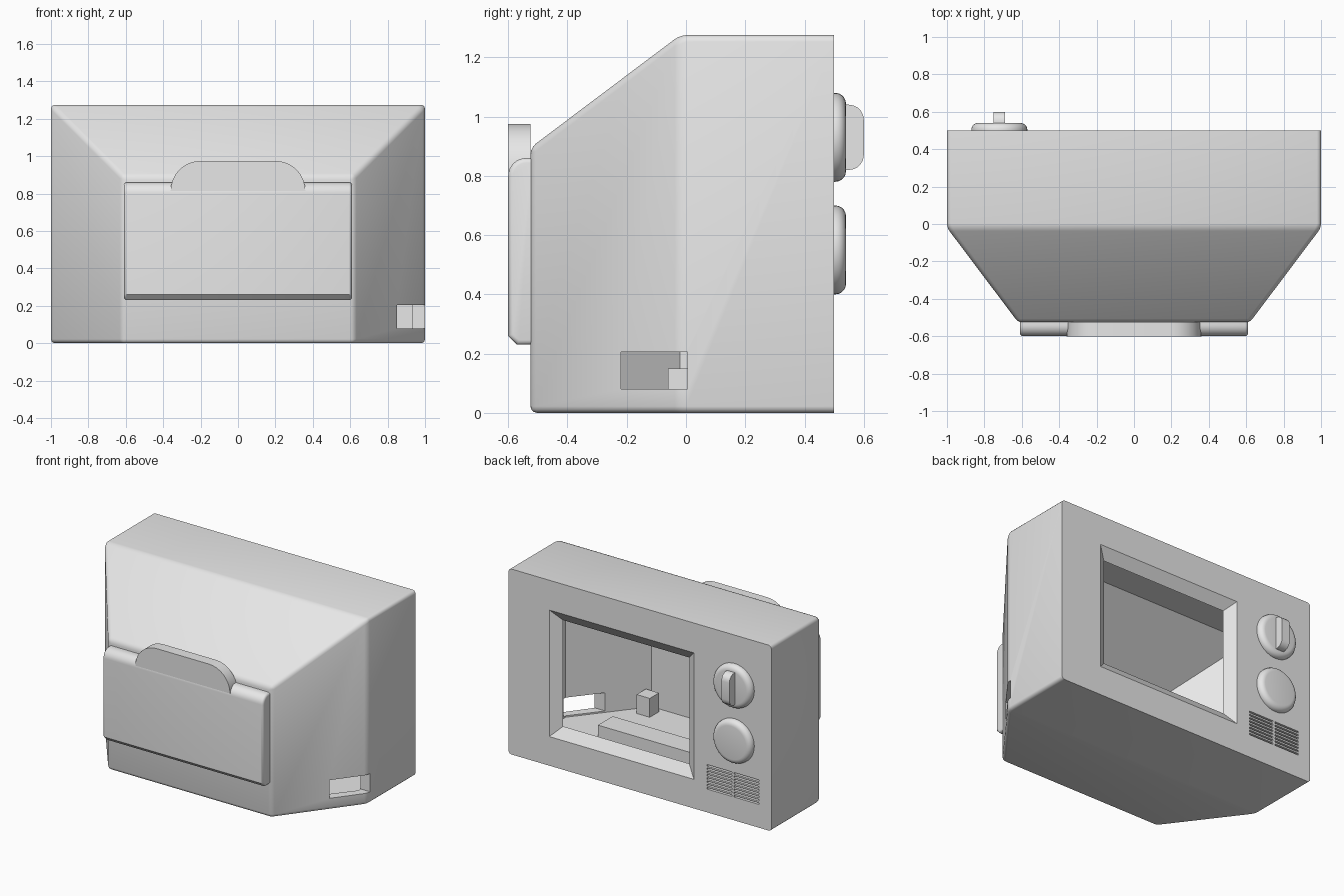
import bpy, bmesh, math
from mathutils import Matrix, Vector

cube = bpy.data.objects.get("Cube")
if cube:
    bpy.data.objects.remove(cube, do_unlink=True)

grey = bpy.data.materials.new("light_grey")
grey.use_nodes = True
COLOR = (0.8, 0.8, 0.8, 1)
grey.diffuse_color = COLOR
for node in grey.node_tree.nodes:
    if node.type == 'BSDF_PRINCIPLED':
        node.inputs["Base Color"].default_value = COLOR


def finish(bm, name):
    bmesh.ops.recalc_face_normals(bm, faces=bm.faces)
    mesh = bpy.data.meshes.new(name)
    bm.to_mesh(mesh)
    bm.free()
    mesh.materials.append(grey)
    obj = bpy.data.objects.new(name, mesh)
    bpy.context.collection.objects.link(obj)
    return obj


def activate(obj):
    bpy.ops.object.select_all(action='DESELECT')
    obj.select_set(True)
    bpy.context.view_layer.objects.active = obj


def smooth(obj):
    activate(obj)
    bpy.ops.object.shade_smooth_by_angle(angle=math.radians(32))


def bevel(bm, edges, offset, segments=3):
    bmesh.ops.bevel(bm, geom=edges, offset=offset, segments=segments,
                    profile=0.5, affect='EDGES', clamp_overlap=True)


def loft(rings):
    """Closed solid through rectangles given as (y, x0, x1, z0, z1)."""
    bm = bmesh.new()
    loops = [[bm.verts.new(p) for p in ((x0, y, z0), (x1, y, z0), (x1, y, z1), (x0, y, z1))]
             for y, x0, x1, z0, z1 in rings]
    for a, b in zip(loops, loops[1:]):
        for i in range(4):
            j = (i + 1) % 4
            bm.faces.new((a[i], a[j], b[j], b[i]))
    bm.faces.new(loops[0])
    bm.faces.new(loops[-1][::-1])
    bmesh.ops.recalc_face_normals(bm, faces=bm.faces)
    return bm


def add_box(bm, x0, x1, y0, y1, z0, z1):
    size = Matrix.Diagonal((x1 - x0, y1 - y0, z1 - z0, 1))
    place = Matrix.Translation(((x0 + x1) / 2, (y0 + y1) / 2, (z0 + z1) / 2))
    return bmesh.ops.create_cube(bm, size=1, matrix=place @ size)["verts"]


def prism(points, direction):
    """Extrude a planar outline."""
    bm = bmesh.new()
    face = bm.faces.new([bm.verts.new(p) for p in points])
    out = bmesh.ops.extrude_face_region(bm, geom=[face])["geom"]
    verts = [v for v in out if isinstance(v, bmesh.types.BMVert)]
    bmesh.ops.translate(bm, verts=verts, vec=Vector(direction))
    bmesh.ops.recalc_face_normals(bm, faces=bm.faces)
    return bm


def cut(obj, bm):
    cutter = finish(bm, "cutter")
    cutter.hide_render = True
    mod = obj.modifiers.new("cut", 'BOOLEAN')
    mod.operation = 'DIFFERENCE'
    mod.solver = 'EXACT'
    mod.object = cutter
    activate(obj)
    bpy.ops.object.modifier_apply(modifier=mod.name)
    bpy.data.objects.remove(cutter, do_unlink=True)


def arc(cx, cy, r, a0, a1, n=8):
    return [(cx + r * math.cos(math.radians(a0 + (a1 - a0) * i / n)),
             cy + r * math.sin(math.radians(a0 + (a1 - a0) * i / n))) for i in range(n + 1)]


# Housing: box with a tapered end, softened everywhere but the flat screen panel
bm = loft([(0.5, -1, 1, 0, 1.275), (-0.02, -1, 1, 0, 1.275), (-0.525, -0.62, 0.62, 0, 0.895)])
bevel(bm, [e for e in bm.edges if not all(v.co.y > 0.49 for v in e.verts)], 0.022)
housing = finish(bm, "housing")

# Hollow interior
cut(housing, loft([(0.45, -0.93, 0.93, 0.07, 1.205), (-0.02, -0.93, 0.93, 0.07, 1.205),
                   (-0.455, -0.58, 0.58, 0.07, 0.86)]))


# Screen opening with a sloping surround
def opening(y):
    s = (0.5 - y) * 1.4
    return (y, -0.41 + s, 0.69 - s, 0.2 + s, 1.07 - s)


cut(housing, loft([opening(0.51), opening(0.44)]))

# Side socket hole
bm = bmesh.new()
add_box(bm, 0.7, 1.1, -0.22, 0.005, 0.08, 0.205)
cut(housing, bm)

# Two banks of speaker slots
bm = bmesh.new()
for left in (-0.905, -0.7):
    for row in range(8):
        z = 0.16 + row * 0.0225
        add_box(bm, left, left + 0.19, 0.47, 0.52, z, z + 0.011)
cut(housing, bm)
smooth(housing)

# Rear cover with rounded top and chamfered foot
profile = [(-0.52, 0.23), (-0.57, 0.23), (-0.6, 0.26)]
profile += arc(-0.54, 0.8, 0.06, 180, 90) + [(-0.52, 0.86)]
bm = prism([(-0.61, y, z) for y, z in profile], (1.22, 0, 0))
bevel(bm, [e for e in bm.edges if abs(e.verts[0].co.x - e.verts[1].co.x) < 0.001
           and not all(v.co.y > -0.53 for v in e.verts)], 0.016)
smooth(finish(bm, "rear_cover"))

# Grip tab at the top of the cover
outline = arc(0.2, 0.815, 0.16, 0, 90) + arc(-0.2, 0.815, 0.16, 90, 180)
smooth(finish(prism([(x, -0.601, z) for x, z in outline], (0, 0.076, 0)), "grip_tab"))

# Round controls on the panel
for name, z in (("upper_knob", 0.93), ("lower_knob", 0.55)):
    bm = bmesh.new()
    bmesh.ops.create_cone(bm, cap_ends=True, segments=40, radius1=0.15, radius2=0.15, depth=0.05,
                          matrix=Matrix.Translation((-0.72, 0.515, z)) @ Matrix.Rotation(-math.pi / 2, 4, 'X'))
    bevel(bm, [e for e in bm.edges if all(v.co.y > 0.53 for v in e.verts)], 0.036, 5)
    smooth(finish(bm, name))

# Finger grip across the upper knob
bm = bmesh.new()
add_box(bm, -0.75, -0.69, 0.53, 0.6, 0.82, 1.04)
bevel(bm, [e for e in bm.edges if all(v.co.y > 0.59 for v in e.verts)
           and abs(e.verts[0].co.x - e.verts[1].co.x) > 0.01], 0.05, 5)
smooth(finish(bm, "knob_grip"))

# Interior fittings
for name, dims in (("inner_rail", (-0.6, 0.6, -0.06, 0.1, 0.065, 0.15)),
                   ("inner_block", (0.5, 0.6, -0.42, -0.32, 0.065, 0.2))):
    bm = bmesh.new()
    add_box(bm, *dims)
    finish(bm, name)
